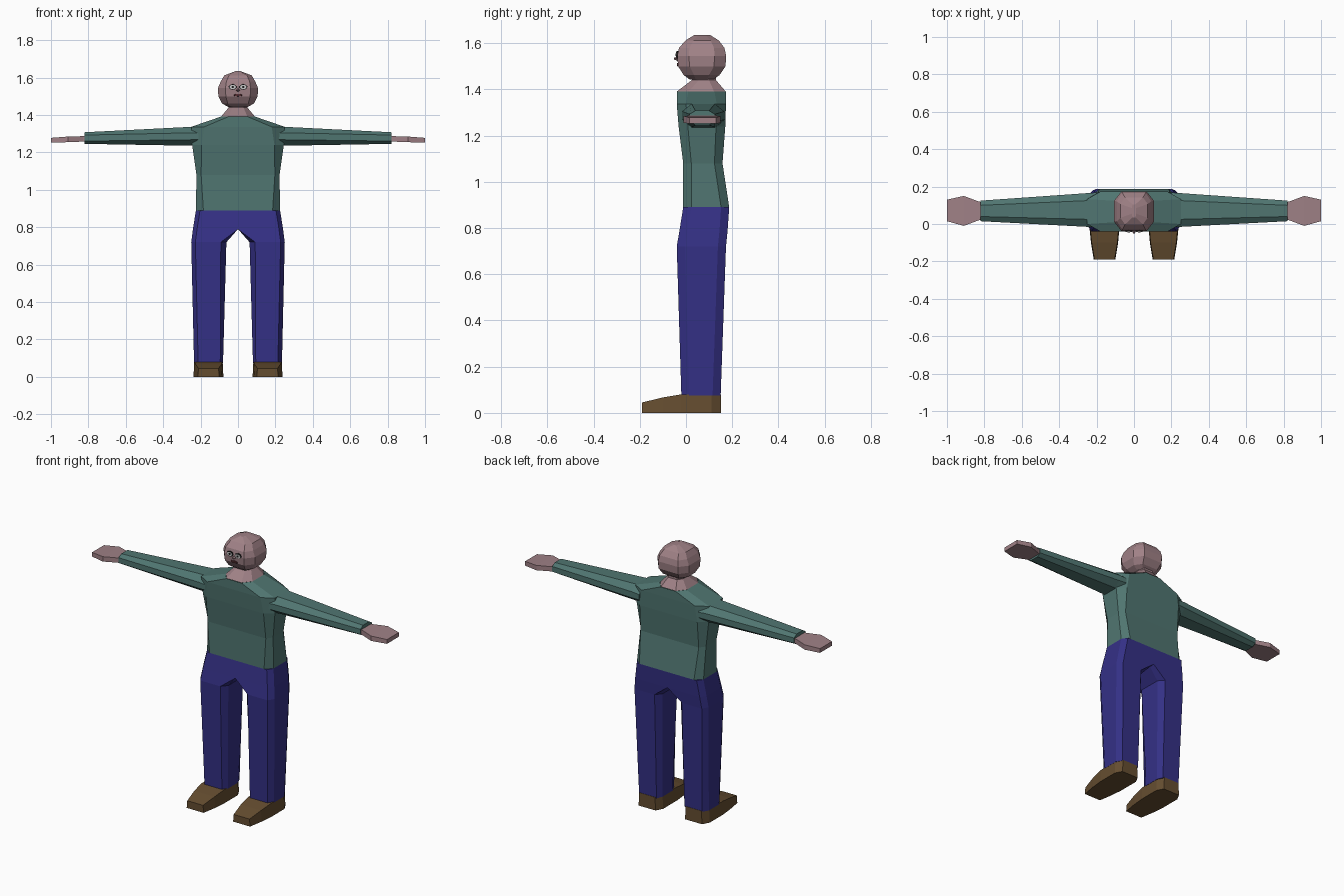
import bpy, bmesh
from mathutils import Matrix, Vector
from math import pi

if "Cube" in bpy.data.objects:
    bpy.data.objects.remove(bpy.data.objects["Cube"])


def material(name, rgb):
    m = bpy.data.materials.new(name)
    m.diffuse_color = (*rgb, 1)
    m.use_nodes = True
    m.node_tree.nodes["Principled BSDF"].inputs["Base Color"].default_value = m.diffuse_color
    return m


SKIN = material("skin", (0.35, 0.22, 0.24))
WOOL = material("wool", (0.08, 0.18, 0.165))
DENIM = material("denim", (0.035, 0.03, 0.24))
LEATHER = material("leather", (0.13, 0.075, 0.03))
WHITE = material("eye_white", (0.7, 0.7, 0.7))
BLACK = material("black", (0.01, 0.01, 0.01))
LIP = material("lip", (0.1, 0.03, 0.035))


def finish(name, bm, mat, mirror=False):
    me = bpy.data.meshes.new(name)
    bm.to_mesh(me)
    bm.free()
    me.materials.append(mat)
    ob = bpy.data.objects.new(name, me)
    bpy.context.collection.objects.link(ob)
    if mirror:
        ob.modifiers.new("mirror", "MIRROR").use_clip = True
    return ob


def loft(name, rings, mat, mirror=False, cap=True):
    """Skin a series of rings with quads."""
    bm = bmesh.new()
    vs = [[bm.verts.new(p) for p in r] for r in rings]
    n = len(rings[0])
    for a, b in zip(vs, vs[1:]):
        for i in range(n):
            j = (i + 1) % n
            bm.faces.new((a[i], a[j], b[j], b[i]))
    caps = [bm.faces.new(vs[0][::-1]), bm.faces.new(vs[-1])]
    bmesh.ops.recalc_face_normals(bm, faces=bm.faces)
    inner = [f for f in bm.faces if mirror and all(abs(v.co.x) < 1e-5 for v in f.verts)]
    bmesh.ops.delete(bm, geom=inner + ([] if cap else caps), context="FACES")
    return finish(name, bm, mat, mirror)


def octagon(a0, a1, b0, b1, ca, cb, ci=None):
    """Chamfered rectangle; ci overrides the chamfer on the low-a side."""
    ci = ca if ci is None else ci
    return [(a0 + ci, b0), (a1 - ca, b0), (a1, b0 + cb), (a1, b1 - cb),
            (a1 - ca, b1), (a0 + ci, b1), (a0, b1 - cb), (a0, b0 + cb)]


def level(z, hx, y0, y1, ca, cb):
    return [(x, y, z) for x, y in octagon(-hx, hx, y0, y1, ca, cb)]


# Sweater body
loft("sweater_body", [
    level(0.89, 0.225, -0.012, 0.187, 0.04, 0.035),
    level(1.08, 0.222, -0.012, 0.158, 0.025, 0.035),
    level(1.24, 0.245, -0.032, 0.17, 0.05, 0.04),
    level(1.337, 0.25, -0.04, 0.173, 0.07, 0.04),
    level(1.392, 0.09, -0.04, 0.173, 0.04, 0.05)], WOOL, cap=False)

# Sleeves and hands
loft("sleeves", [
    [(x, y, z) for y, z in octagon(y0, y1, z0, z1, c, d)]
    for x, y0, y1, z0, z1, c, d in (
        (0.20, -0.018, 0.168, 1.235, 1.337, 0.04, 0.035),
        (0.25, -0.015, 0.165, 1.236, 1.337, 0.04, 0.032),
        (0.82, 0.015, 0.125, 1.246, 1.308, 0.025, 0.015))], WOOL, mirror=True)
loft("hands", [
    [(x, y0, z0), (x, y1, z0), (x, y1, z1), (x, y0, z1)]
    for x, y0, y1, z0, z1 in (
        (0.80, 0.025, 0.115, 1.258, 1.288),
        (0.83, 0.02, 0.12, 1.258, 1.287),
        (0.91, -0.01, 0.15, 1.255, 1.285),
        (1.00, 0.015, 0.13, 1.252, 1.278))], SKIN, mirror=True)

# Trousers
loft("trousers", [
    [(x, y, z) for x, y in octagon(x0, x1, y0, y1, 0.022, 0.035, ci)]
    for z, x0, x1, y0, y1, ci in (
        (0.075, 0.08, 0.235, -0.02, 0.15, 0.015),
        (0.72, 0.062, 0.25, -0.04, 0.173, 0.03),
        (0.79, 0.0, 0.241, -0.028, 0.18, 0.0),
        (0.89, 0.0, 0.225, -0.012, 0.187, 0.0))], DENIM, mirror=True)

# Shoes
loft("shoes", [
    [(x0, y, 0), (x1, y, 0), (x1 - 0.004, y, z1), (x0 + 0.004, y, z1)]
    for y, x0, x1, z1 in (
        (-0.19, 0.10, 0.215, 0.045),
        (-0.10, 0.085, 0.23, 0.067),
        (-0.022, 0.078, 0.238, 0.08),
        (0.11, 0.078, 0.238, 0.08),
        (0.152, 0.10, 0.215, 0.08))], LEATHER, mirror=True)

# Neck and head
loft("neck", [
    level(1.392, 0.09, -0.038, 0.171, 0.04, 0.05),
    level(1.44, 0.05, 0.025, 0.13, 0.02, 0.03),
    level(1.47, 0.05, 0.025, 0.13, 0.02, 0.03)], SKIN)
loft("head", [
    level(1.442, 0.05, 0.017, 0.115, 0.015, 0.025),
    level(1.462, 0.085, -0.01, 0.145, 0.03, 0.045),
    level(1.50, 0.105, -0.034, 0.171, 0.04, 0.05),
    level(1.545, 0.107, -0.038, 0.174, 0.04, 0.05),
    level(1.58, 0.092, -0.03, 0.166, 0.03, 0.045),
    level(1.612, 0.073, -0.002, 0.142, 0.025, 0.035),
    level(1.635, 0.012, 0.035, 0.105, 0.004, 0.02)], SKIN)


# Face details
def face_cone(name, loc, size, sides, tip, mat, mirror=False):
    bm = bmesh.new()
    m = (Matrix.Translation(Vector(loc)) @ Matrix.Diagonal((*size, 1))
         @ Matrix.Rotation(pi / 2, 4, "X"))
    bmesh.ops.create_cone(bm, cap_ends=True, segments=sides, radius1=1,
                          radius2=tip, depth=1, matrix=m)
    return finish(name, bm, mat, mirror)


face_cone("eye_rims", (0.028, -0.035, 1.55), (0.023, 0.012, 0.016), 8, 0.95, BLACK, True)
face_cone("eyes", (0.028, -0.037, 1.55), (0.02, 0.012, 0.013), 8, 0.9, WHITE, True)
face_cone("pupils", (0.028, -0.039, 1.55), (0.007, 0.012, 0.007), 6, 0.9, BLACK, True)
face_cone("nose", (0, -0.041, 1.533), (0.013, 0.022, 0.012), 4, 0.3, SKIN)
face_cone("mouth", (0, -0.034, 1.507), (0.028, 0.012, 0.008), 6, 0.8, LIP)
